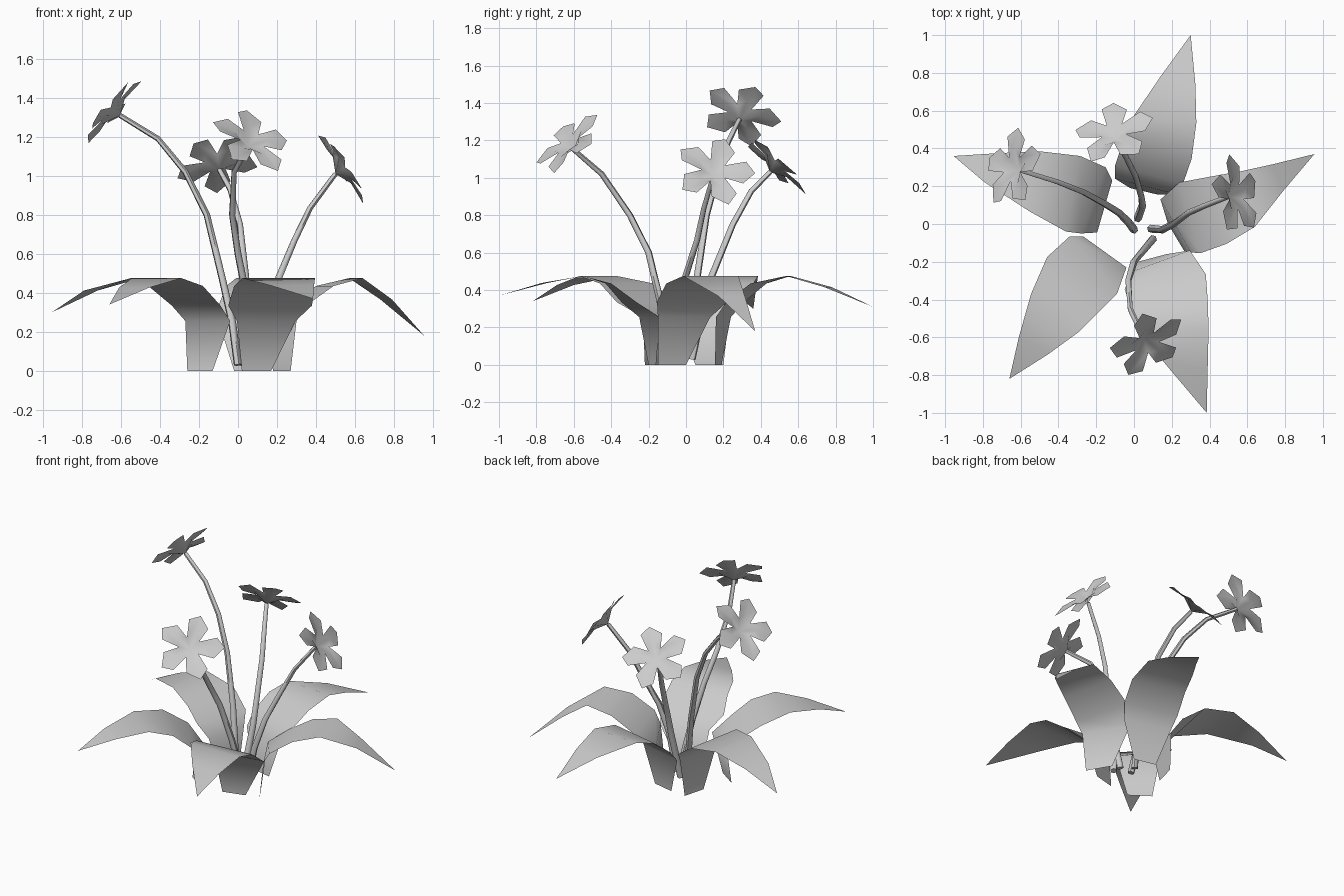
import bpy, bmesh, math
from mathutils import Vector

if "Cube" in bpy.data.objects:
    bpy.data.objects.remove(bpy.data.objects["Cube"], do_unlink=True)

# One plain grey material
grey = bpy.data.materials.new("plain_grey")
grey.use_nodes = True
grey.diffuse_color = (0.6, 0.6, 0.6, 1)
bsdf = next(n for n in grey.node_tree.nodes if n.type == 'BSDF_PRINCIPLED')
bsdf.inputs["Base Color"].default_value = (0.6, 0.6, 0.6, 1)
bsdf.inputs["Roughness"].default_value = 0.8


def add_object(name, bm, angle=60):
    mesh = bpy.data.meshes.new(name)
    bm.to_mesh(mesh)
    bm.free()
    mesh.materials.append(grey)
    ob = bpy.data.objects.new(name, mesh)
    bpy.context.collection.objects.link(ob)
    bpy.ops.object.select_all(action='DESELECT')
    ob.select_set(True)
    bpy.context.view_layer.objects.active = ob
    bpy.ops.object.shade_smooth_by_angle(angle=math.radians(angle))
    return ob


# Arching leaf: paired edge points from base to tip, seen facing along the leaf
def leaf(name, left, right, tip):
    droop = 0.48 * 0.62 + tip[2] * 0.38
    heights = (0, 0.255, 0.335, 0.435, 0.475, droop)
    bm = bmesh.new()
    ls = [bm.verts.new((x, y, z)) for (x, y), z in zip(left, heights)]
    rs = [bm.verts.new((x, y, z)) for (x, y), z in zip(right, heights)]
    for i in range(len(ls) - 1):
        bm.faces.new((ls[i], rs[i], rs[i + 1], ls[i + 1]))
    bm.faces.new((ls[-1], rs[-1], bm.verts.new(tip)))
    add_object(name, bm)


leaf("leaf_left",
     [(.18, 0), (.14, .13), (.24, .22), (.40, .25), (.57, .28), (.73, .315)],
     [(.27, -.15), (.30, -.15), (.35, -.155), (.49, -.105), (.64, -.015), (.79, .175)],
     (.955, .37, .18))
leaf("leaf_back",
     [(-.02, .19), (-.10, .24), (-.10, .31), (-.06, .43), (-.01, .56), (.14, .78)],
     [(.13, .155), (.215, .16), (.26, .215), (.305, .345), (.33, .535), (.325, .74)],
     (.30, 1.0, .31))
leaf("leaf_right",
     [(-.17, .05), (-.195, -.045), (-.28, -.05), (-.36, -.04), (-.55, .065), (-.79, .22)],
     [(-.13, .20), (-.115, .23), (-.15, .30), (-.285, .36), (-.50, .385), (-.72, .375)],
     (-.955, .36, .30))
leaf("leaf_front_right",
     [(-.13, -.22), (-.04, -.23), (-.09, -.37), (-.18, -.46), (-.29, -.57), (-.455, -.69)],
     [(-.26, -.13), (-.27, -.065), (-.34, -.065), (-.46, -.175), (-.545, -.37), (-.61, -.60)],
     (-.66, -.82, .34))
leaf("leaf_front_left",
     [(.17, -.16), (.295, -.14), (.38, -.265), (.39, -.40), (.395, -.55), (.39, -.77)],
     [(.02, -.20), (-.005, -.25), (-.05, -.345), (-.02, -.43), (.02, -.55), (.165, -.74)],
     (.385, -1.0, .37))


# Six-sided tapering stem swept along a path
def stem(name, path, sides=6):
    pts = [Vector(p) for p in path]
    bm = bmesh.new()
    rings = []
    for i, p in enumerate(pts):
        t = (pts[min(i + 1, len(pts) - 1)] - pts[max(i - 1, 0)]).normalized()
        u = t.cross(Vector((0.3, 1, 0))).normalized()
        v = t.cross(u)
        r = 0.022 - 0.009 * i / (len(pts) - 1)
        rings.append([bm.verts.new(p + r * (math.cos(a) * u + math.sin(a) * v))
                      for a in (math.tau * k / sides for k in range(sides))])
    for a, b in zip(rings, rings[1:]):
        for k in range(sides):
            j = (k + 1) % sides
            bm.faces.new((a[k], a[j], b[j], b[k]))
    bm.faces.new(rings[0][::-1])
    bm.faces.new(rings[-1])
    add_object(name, bm)


# Funnel-shaped flower with five broad petals
def flower(name, throat, normal, roll):
    n = Vector(normal).normalized()
    v = (Vector((0, 0, 1)) - n * n.z).normalized()
    u = v.cross(n)
    c = Vector(throat)

    def point(r, across, angle, height):
        d = math.cos(angle) * v + math.sin(angle) * u
        s = math.cos(angle) * u - math.sin(angle) * v
        return c + d * r + s * across + n * height

    bm = bmesh.new()
    centre = bm.verts.new(c)
    angles = [math.radians(roll + 72 * k) for k in range(5)]
    notches = [bm.verts.new(point(.07, 0, a - math.radians(36), .05)) for a in angles]
    for k, a in enumerate(angles):
        lo, hi = notches[k], notches[(k + 1) % 5]
        mid = bm.verts.new(point(.10, 0, a, .05))
        side_a = bm.verts.new(point(.17, -.07, a, .06))
        side_b = bm.verts.new(point(.155, .065, a, .05))
        end = bm.verts.new(point(.22, -.01, a, .045))
        for f in ((centre, mid, lo), (centre, hi, mid), (lo, mid, end, side_a),
                  (mid, hi, side_b, end)):
            bm.faces.new(f)
    add_object(name, bm)


plants = {
    "tall": ([(0, -.03, .03), (-.03, .01, .25), (-.08, .06, .47), (-.16, .11, .80),
              (-.27, .17, 1.02), (-.41, .225, 1.19), (-.605, .285, 1.31)],
             (-.75, .2, .63), -28),
    "left": ([(.09, -.025, .03), (.15, -.03, .28), (.21, 0, .48), (.29, .06, .67),
              (.37, .095, .835), (.50, .145, 1.01)],
             (.82, .15, .55), 24),
    "back": ([(.02, .03, .03), (.045, .10, .35), (.04, .14, .48), (.01, .25, .75),
              (-.04, .35, .93), (-.095, .45, 1.03)],
             (-.2, .65, .7), -22),
    "front": ([(.10, -.08, .03), (.05, -.14, .35), (0, -.20, .60), (-.03, -.30, .80),
               (-.02, -.45, 1.02), (.05, -.60, 1.15)],
              (.4, -.6, .65), 20),
}
for label, (path, normal, roll) in plants.items():
    stem("stem_" + label, path)
    flower("flower_" + label, path[-1], normal, roll)
